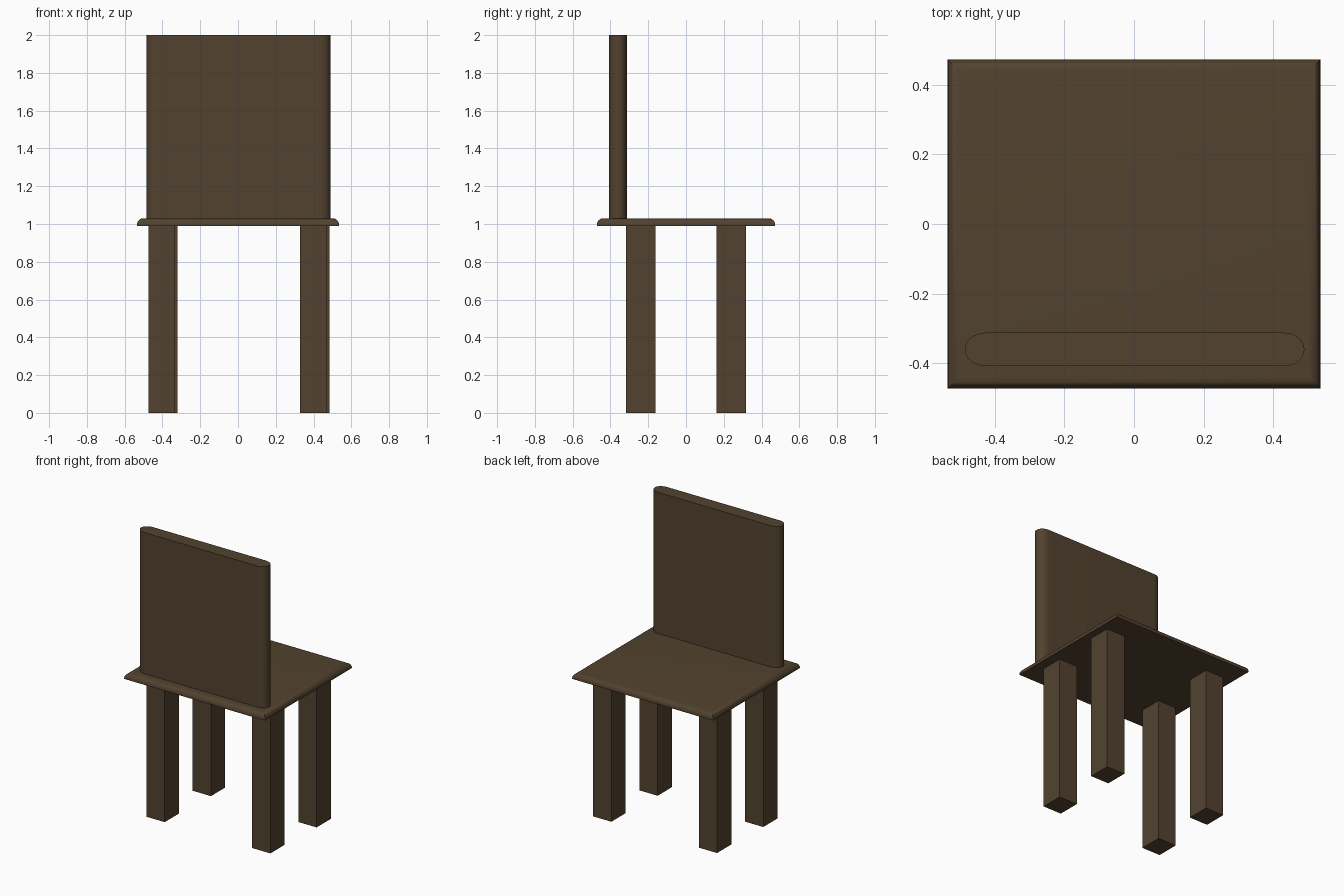
import bpy, bmesh, math

if "Cube" in bpy.data.objects:
    bpy.data.objects.remove(bpy.data.objects["Cube"])

wood = bpy.data.materials.new("dark brown wood")
wood.diffuse_color = (0.085, 0.055, 0.028, 1)
wood.use_nodes = True
wood.node_tree.nodes["Principled BSDF"].inputs["Base Color"].default_value = wood.diffuse_color


def box(name, x, y, z, pick=None, radius=0.0, segments=6, stretch=1.0):
    """Box from (min, max) ranges; edges chosen by pick are rounded.
    stretch makes the rounding elliptical along x."""
    cx = sum(x) / 2
    bm = bmesh.new()
    bmesh.ops.create_cube(bm, size=1)
    for v in bm.verts:
        v.co.x *= (x[1] - x[0]) / stretch
        v.co.y = sum(y) / 2 + v.co.y * (y[1] - y[0])
        v.co.z = sum(z) / 2 + v.co.z * (z[1] - z[0])
    if pick:
        edges = [e for e in bm.edges if pick(e.verts[0].co, e.verts[1].co)]
        bmesh.ops.bevel(bm, geom=edges, offset=radius, segments=segments,
                        profile=0.5, affect='EDGES', clamp_overlap=True)
    for v in bm.verts:
        v.co.x = cx + v.co.x * stretch
    bmesh.ops.recalc_face_normals(bm, faces=bm.faces)
    me = bpy.data.meshes.new(name)
    bm.to_mesh(me)
    bm.free()
    me.materials.append(wood)
    ob = bpy.data.objects.new(name, me)
    bpy.context.collection.objects.link(ob)
    if pick:
        bpy.ops.object.select_all(action='DESELECT')
        ob.select_set(True)
        bpy.context.view_layer.objects.active = ob
        bpy.ops.object.shade_smooth_by_angle(angle=math.radians(35))
    return ob


# Seat: rounded along the upper rim only
box("seat", (-0.535, 0.535), (-0.472, 0.472), (0.99, 1.03),
    lambda a, b: min(a.z, b.z) > 1.02, 0.034)

# Backrest: rounded upright edges, flat top
box("backrest", (-0.485, 0.489), (-0.408, -0.312), (1.03, 2.0),
    lambda a, b: abs(a.z - b.z) > 0.5, 0.046, 8, 1.3)

# Legs: the rear-of-view pair sits slightly to the right
for row, y0, shift in (("front", -0.317, 0.0), ("back", 0.162, 0.016)):
    for side, x0 in (("left", -0.474), ("right", 0.329)):
        box(f"{row}_{side}_leg", (x0 + shift, x0 + shift + 0.139),
            (y0, y0 + 0.155), (0, 0.99))
